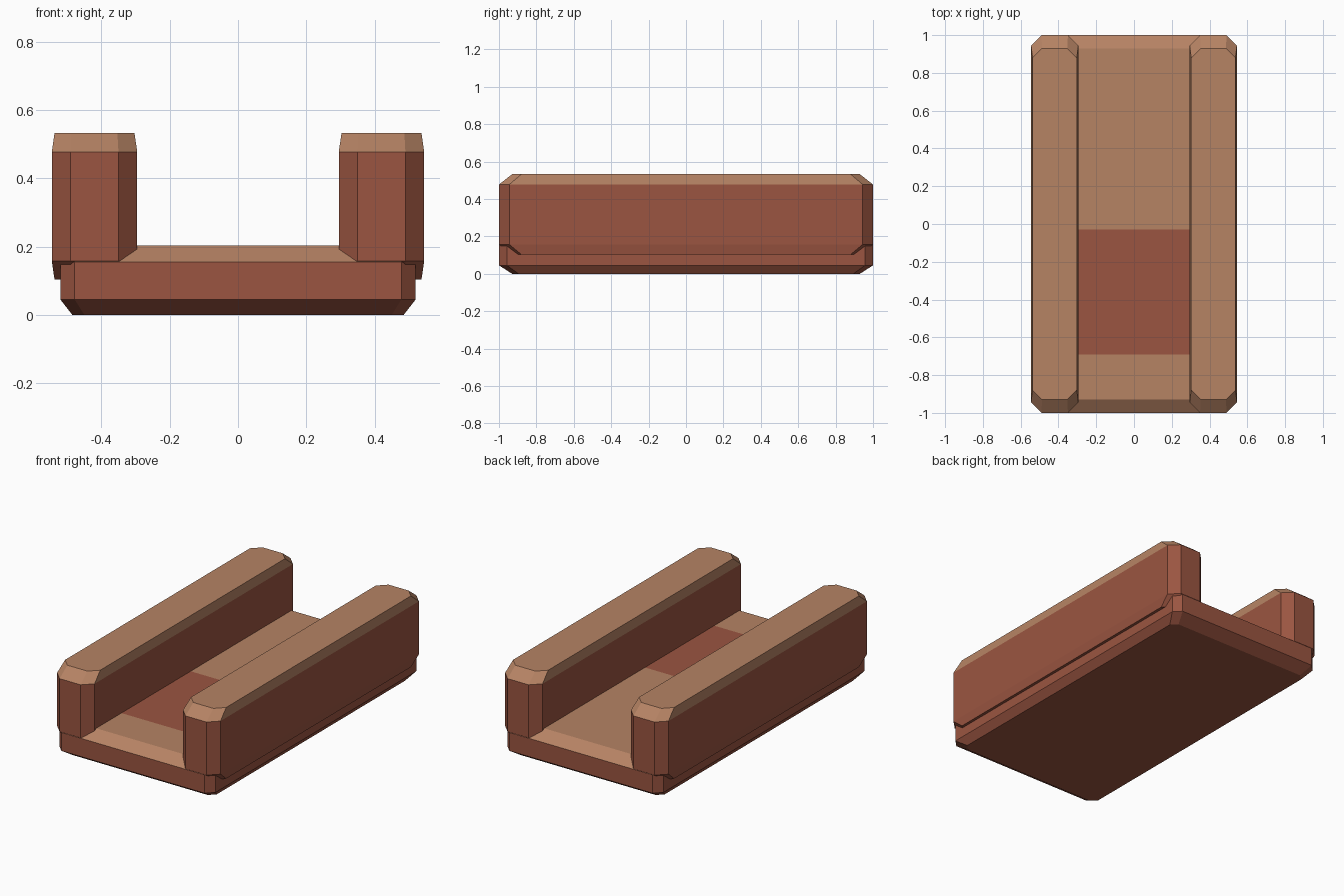
import bpy, bmesh

default = bpy.data.objects.get("Cube")
if default:
    bpy.data.objects.remove(default, do_unlink=True)


def make_material(name, rgb):
    """Flat material from an sRGB colour given in 0-255."""
    linear = [((c / 255 + 0.055) / 1.055) ** 2.4 for c in rgb] + [1.0]
    mat = bpy.data.materials.new(name)
    mat.use_nodes = True
    mat.diffuse_color = linear
    bsdf = mat.node_tree.nodes["Principled BSDF"]
    bsdf.inputs["Base Color"].default_value = linear
    bsdf.inputs["Roughness"].default_value = 0.9
    return mat


red_brown = make_material("red_brown", (155, 85, 65))
tan = make_material("tan", (182, 131, 100))


def octagon(bm, cx, z, hx, hy, cut):
    """Ring of a rectangle with cut corners."""
    points = [(hx, hy - cut), (hx - cut, hy), (cut - hx, hy), (-hx, hy - cut),
              (-hx, cut - hy), (cut - hx, -hy), (hx - cut, -hy), (hx, cut - hy)]
    return [bm.verts.new((cx + x, y, z)) for x, y in points]


def chamfered_block(name, cx, layers, patch=None):
    """Stack octagon layers (z, half x, half y, corner cut); tops are tan."""
    bm = bmesh.new()
    rings = [octagon(bm, cx, *layer) for layer in layers]
    for low, high in zip(rings, rings[1:]):
        for i in range(len(low)):
            j = (i + 1) % len(low)
            bm.faces.new((low[i], low[j], high[j], high[i]))
    bm.faces.new(rings[0][::-1])
    bm.faces.new(rings[-1])

    # Cut the floor where the coloured patch starts and ends
    for y in patch or ():
        bmesh.ops.bisect_plane(bm, geom=bm.verts[:] + bm.edges[:] + bm.faces[:],
                               plane_co=(0, y, 0), plane_no=(0, 1, 0))
    bmesh.ops.recalc_face_normals(bm, faces=bm.faces[:])
    for face in bm.faces:
        y = face.calc_center_median().y
        in_patch = patch and patch[0] < y < patch[1]
        face.material_index = int(face.normal.z > 0.1 and not in_patch)

    mesh = bpy.data.meshes.new(name)
    bm.to_mesh(mesh)
    bm.free()
    mesh.materials.append(red_brown)
    mesh.materials.append(tan)
    obj = bpy.data.objects.new(name, mesh)
    bpy.context.collection.objects.link(obj)
    return obj


# Base slab with chamfered underside and sloping channel ends
chamfered_block("base", 0, [
    (0, 0.485, 0.93, 0.035),
    (0.045, 0.52, 1, 0.042),
    (0.155, 0.52, 1, 0.042),
    (0.203, 0.52, 0.93, 0.042),
], patch=(-0.69, -0.03))

# Side rails, chamfered all round and overhanging the base
for side, label in ((1, "left"), (-1, "right")):
    chamfered_block(label + "_rail", side * 0.42, [
        (0.103, 0.117, 0.93, 0.05),
        (0.157, 0.125, 1, 0.055),
        (0.477, 0.125, 1, 0.055),
        (0.532, 0.117, 0.93, 0.05),
    ])
